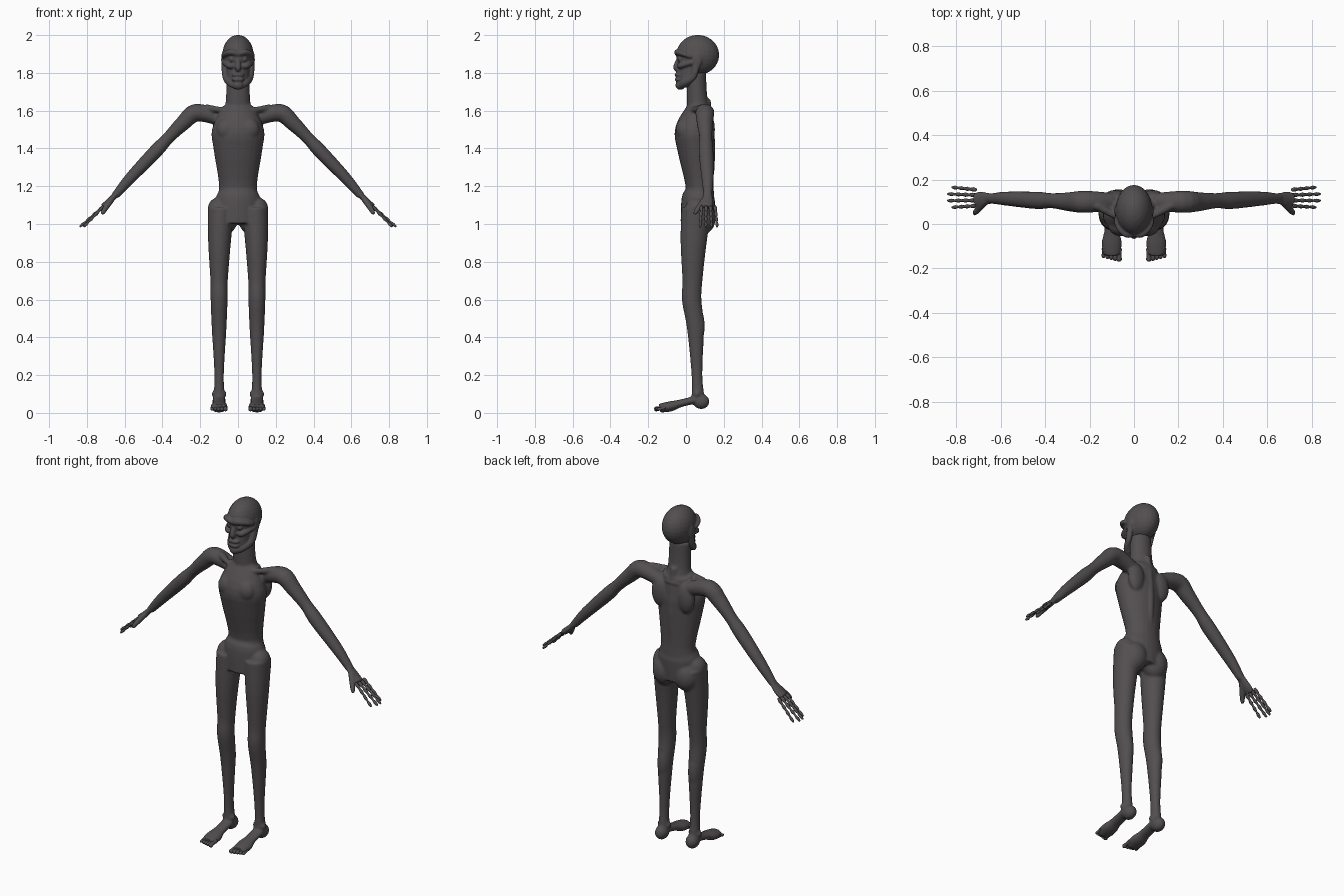
import bpy, bmesh, math
from mathutils import Vector, Matrix

cube = bpy.data.objects.get("Cube")
if cube:
    bpy.data.objects.remove(cube)

X_AXIS, Y_AXIS, Z_AXIS = Matrix.Identity(3)

skin = bpy.data.materials.new("dark grey skin")
skin.use_nodes = True
colour = (0.085, 0.077, 0.08, 1)
skin.diffuse_color = colour
skin.node_tree.nodes["Principled BSDF"].inputs["Base Color"].default_value = colour


def smooth_path(rows, steps):
    """Refine (x, y, z, half width) rows with a Catmull-Rom curve."""
    rows = [Vector(row) for row in rows]
    last = len(rows) - 1
    path = []
    for i in range(last):
        start, end = rows[i], rows[i + 1]
        leave = (end - rows[max(i - 1, 0)]) / 2
        arrive = (rows[min(i + 2, last)] - start) / 2
        for step in range(steps):
            t = step / steps
            ease = t * t * (3 - 2 * t)
            path.append(start.lerp(end, ease) + leave * t * (1 - t) ** 2
                        - arrive * t * t * (1 - t))
    return path + [rows[last]]


def tube(bm, rows, flat=1, side=X_AXIS, sides=24, steps=4):
    """Closed tube of ellipses; side is the width direction, flat the depth ratio."""
    path = smooth_path(rows, steps)
    last = len(path) - 1
    rings = []
    for i, row in enumerate(path):
        along = (path[min(i + 1, last)] - path[max(i - 1, 0)]).xyz.normalized()
        across = (side - along * side.dot(along)).normalized()
        depth = along.cross(across) * flat
        ring = []
        for k in range(sides):
            angle = math.tau * k / sides
            offset = across * math.cos(angle) + depth * math.sin(angle)
            ring.append(bm.verts.new(row.xyz + offset * row.w))
        rings.append(ring)
    for lower, upper in zip(rings, rings[1:]):
        for k in range(sides):
            bm.faces.new((lower[k - 1], lower[k], upper[k], upper[k - 1]))
    bm.faces.new(rings[0])
    bm.faces.new(rings[-1])


def ball(bm, centre, radii):
    matrix = Matrix.Translation(centre) @ Matrix.Diagonal((*radii, 1))
    bmesh.ops.create_uvsphere(bm, u_segments=24, v_segments=14, radius=1, matrix=matrix)


def mirror(bm):
    """Copy everything built so far on the left to the right."""
    geom = bm.verts[:] + bm.edges[:] + bm.faces[:]
    copies = bmesh.ops.duplicate(bm, geom=geom)["geom"]
    verts = [item for item in copies if isinstance(item, bmesh.types.BMVert)]
    bmesh.ops.scale(bm, vec=(-1, 1, 1), verts=verts)


def finish(bm, name):
    bmesh.ops.recalc_face_normals(bm, faces=bm.faces)
    mesh = bpy.data.meshes.new(name)
    bm.to_mesh(mesh)
    bm.free()
    mesh.materials.append(skin)
    for face in mesh.polygons:
        face.use_smooth = True
    part = bpy.data.objects.new(name, mesh)
    bpy.context.collection.objects.link(part)
    return part


def fuse(part, voxel, rounds):
    """Melt overlapping volumes into one soft skin."""
    remesh = part.modifiers.new("fuse", 'REMESH')
    remesh.mode = 'VOXEL'
    remesh.voxel_size = voxel
    remesh.use_smooth_shade = True
    soften = part.modifiers.new("soften", 'SMOOTH')
    soften.iterations = rounds


body = bmesh.new()

# Leg: thigh, knee, shin, then calf
tube(body, [(.09, .055, 1.08, .07), (.098, .04, .9, .06), (.1, .034, .7, .046),
            (.1, .03, .6, .045), (.1, .05, .45, .039), (.1, .058, .2, .025),
            (.1, .065, .06, .032)], flat=1.15)
ball(body, (.1, .065, .46), (.034, .034, .1))

# Foot: ankle knobs, heel, arch and forefoot
ball(body, (.1, .058, .1), (.04, .026, .025))
ball(body, (.1, .08, .06), (.036, .044, .04))
tube(body, [(.1, .05, .07, .034), (.1, -.03, .05, .034), (.1, -.08, .035, .045),
            (.1, -.14, .025, .04)], flat=.6)

# Hip, buttock, shoulder blade, chest and collarbone
ball(body, (.105, .055, 1.08), (.055, .06, .06))
ball(body, (.07, .09, 1.03), (.07, .067, .085))
ball(body, (.085, .12, 1.5), (.05, .033, .085))
ball(body, (.06, -.01, 1.5), (.055, .045, .06))
tube(body, [(.02, .015, 1.6, .015), (.09, .04, 1.605, .015), (.17, .085, 1.615, .02)],
     side=Y_AXIS)

# Arm: shoulder, upper arm, elbow, forearm, wrist
tube(body, [(.1, .1, 1.56, .04), (.22, .1, 1.59, .05), (.29, .1, 1.535, .043),
            (.37, .105, 1.455, .034), (.435, .106, 1.385, .039), (.57, .114, 1.243, .032),
            (.65, .115, 1.15, .022)], flat=.95, side=Y_AXIS)

# Palm and thumb
tube(body, [(.64, .115, 1.165, .024), (.685, .113, 1.115, .032), (.715, .11, 1.09, .032)],
     flat=.55, side=Y_AXIS)
tube(body, [(.67, .1, 1.13, .017), (.71, .056, 1.07, .014), (.72, .045, 1.05, .008)],
     side=Y_AXIS)
mirror(body)

# Trunk, spine and neck
tube(body, [(0, .06, 1, .12), (0, .065, 1.13, .12), (0, .072, 1.2, .1), (0, .05, 1.4, .13),
            (0, .045, 1.5, .138), (0, .075, 1.62, .085)], flat=.74)
tube(body, [(0, .115, 1.1, .018), (0, .138, 1.4, .018), (0, .11, 1.66, .02)])
tube(body, [(0, .08, 1.56, .08), (0, .06, 1.65, .065), (0, .055, 1.8, .06)], flat=.85)
fuse(finish(body, "body"), .0065, 6)

head = bmesh.new()

# Brow, cheekbone, jawline, eye and ear
tube(head, [(0, -.043, 1.9, .015), (.035, -.045, 1.91, .016), (.07, -.01, 1.9, .014),
            (.08, .03, 1.885, .01)], side=Z_AXIS)
tube(head, [(.022, -.03, 1.835, .012), (.05, -.026, 1.84, .016), (.078, .05, 1.86, .01)],
     side=Z_AXIS)
tube(head, [(.01, -.03, 1.73, .018), (.045, -.008, 1.75, .02), (.066, .035, 1.78, .02),
            (.072, .055, 1.84, .02)], flat=.8, side=Z_AXIS)
ball(head, (.034, -.033, 1.873), (.016, .012, .013))
ball(head, (.08, .06, 1.87), (.009, .024, .042))
mirror(head)

# Cranium, face, nose, chin and lips
ball(head, (0, .062, 1.895), (.083, .114, .106))
tube(head, [(0, .02, 1.725, .035), (0, .018, 1.76, .057), (0, .02, 1.81, .06),
            (0, .04, 1.93, .068)])
tube(head, [(0, -.035, 1.885, .01), (0, -.052, 1.83, .016), (0, -.04, 1.815, .012)])
ball(head, (0, -.03, 1.735), (.03, .026, .025))
for height in (1.765, 1.79):
    ball(head, (0, -.04, height), (.034, .02, .012))
fuse(finish(head, "head"), .005, 3)

# Fingers: slim bones with knobbly joints, spread along the palm edge
fingers = bmesh.new()
for i in range(4):
    reach = Vector((.84 - .01 * (i - 1.5) ** 2, .165 - .03 * i, .985))
    knuckle = Vector((.71, .11 + (reach.y - .11) * .8, 1.095))
    bones = []
    for joint in range(9):
        t = joint / 8
        radius = .0085 - .002 * math.cos(joint * math.pi) - .002 * t
        bones.append((*knuckle.lerp(reach, t), radius))
    tube(fingers, bones, side=Y_AXIS, sides=10, steps=2)
mirror(fingers)
finish(fingers, "fingers")

# Toes, with the big toe on the inner side
toes = bmesh.new()
for i in range(5):
    x = .067 + .0175 * i
    radius = .0125 - .001 * i
    tip = .004 * i - .168
    tube(toes, [(x, -.11, .028, radius), (x, tip + .025, .024, radius * .85),
                (x, tip + .008, .02, radius), (x, tip, .018, radius / 2)], sides=12)
mirror(toes)
finish(toes, "toes")
